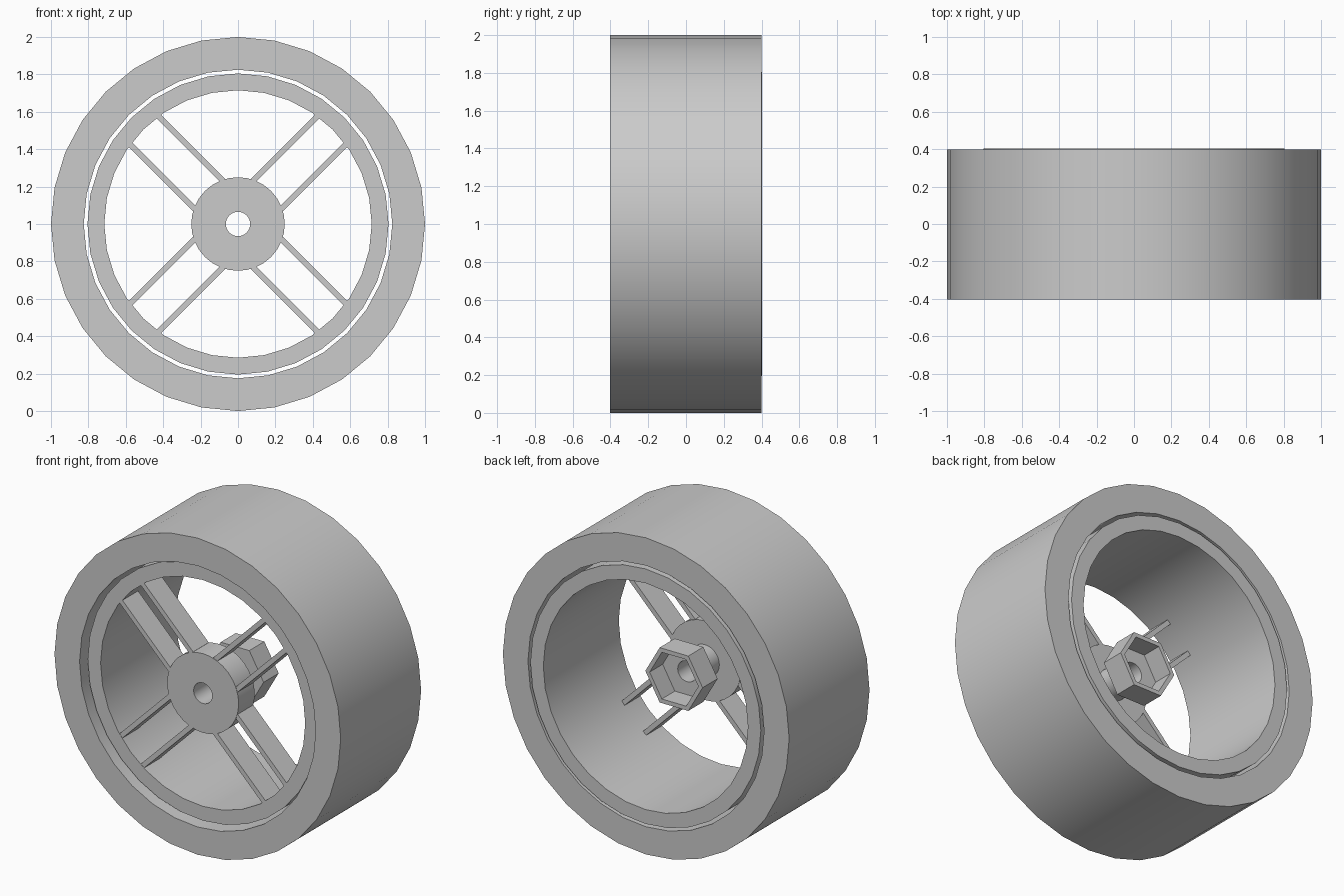
import bpy, bmesh
from math import sin, cos, pi, radians

if "Cube" in bpy.data.objects:
    bpy.data.objects.remove(bpy.data.objects["Cube"])

grey = bpy.data.materials.new("plain_grey")
grey.use_nodes = True
grey.diffuse_color = (0.6, 0.6, 0.6, 1)
grey.node_tree.nodes["Principled BSDF"].inputs["Base Color"].default_value = (0.6, 0.6, 0.6, 1)

AXLE = 1.0       # height of the wheel centre
RIM_FRONT, HUB_BACK = -0.35, -0.19
BORE = 0.065


def finish(name, bm):
    bmesh.ops.recalc_face_normals(bm, faces=bm.faces[:])
    mesh = bpy.data.meshes.new(name)
    bm.to_mesh(mesh)
    bm.free()
    obj = bpy.data.objects.new(name, mesh)
    bpy.context.collection.objects.link(obj)
    mesh.materials.append(grey)
    bpy.ops.object.select_all(action="DESELECT")
    obj.select_set(True)
    bpy.context.view_layer.objects.active = obj
    bpy.ops.object.shade_smooth_by_angle(angle=radians(30))
    return obj


def hex_factor(a):
    # distance from centre to a hexagon edge, with corners on the x axis
    return cos(pi / 6) / cos(a % (pi / 3) - pi / 6)


def lathe(name, profile, segments):
    """Sweep a closed profile of (radius, y, is_hexagon) about the axle."""
    bm = bmesh.new()
    rings = []
    for r, y, is_hex in profile:
        ring = []
        for i in range(segments):
            a = 2 * pi * i / segments
            d = r * (hex_factor(a) if is_hex else 1)
            ring.append(bm.verts.new((d * cos(a), y, AXLE + d * sin(a))))
        rings.append(ring)
    for j, ring in enumerate(rings):
        after = rings[(j + 1) % len(rings)]
        for i in range(segments):
            k = (i + 1) % segments
            bm.faces.new((ring[i], ring[k], after[k], after[i]))
    return finish(name, bm)


def tube(name, outer, inner, front, back, segments=32):
    return lathe(name, [(outer, front, False), (outer, back, False),
                        (inner, back, False), (inner, front, False)], segments)


# Tyre and the loose-fitting rim inside it
tube("tyre", 1.0, 0.825, -0.403, 0.399)
tube("rim", 0.805, 0.715, RIM_FRONT, 0.403)

# Hub disc and axle sleeve, both bored through
tube("hub", 0.25, BORE, RIM_FRONT, HUB_BACK)
tube("axle_sleeve", 0.1, BORE, HUB_BACK, -0.03)

# Hexagonal socket, open to the back
lathe("hex_socket", [(BORE, -0.03, False), (0.2, -0.03, True), (0.2, 0.12, True),
                     (0.17, 0.12, True), (0.17, -0.01, True), (BORE, -0.01, False)], 36)

# Four pairs of thin spoke plates on the diagonals
bm = bmesh.new()
for n in range(4):
    a = pi / 4 + n * pi / 2
    for side in (-0.106, 0.106):
        corners = [(u, side + t) for u, t in
                   ((0.22, -0.015), (0.72, -0.015), (0.72, 0.015), (0.22, 0.015))]
        loops = [[bm.verts.new((u * cos(a) - v * sin(a), y, AXLE + u * sin(a) + v * cos(a)))
                  for u, v in corners] for y in (RIM_FRONT + 0.002, HUB_BACK - 0.002)]
        bm.faces.new(loops[0])
        bm.faces.new(loops[1])
        for i in range(4):
            k = (i + 1) % 4
            bm.faces.new((loops[0][i], loops[0][k], loops[1][k], loops[1][i]))
finish("spokes", bm)
